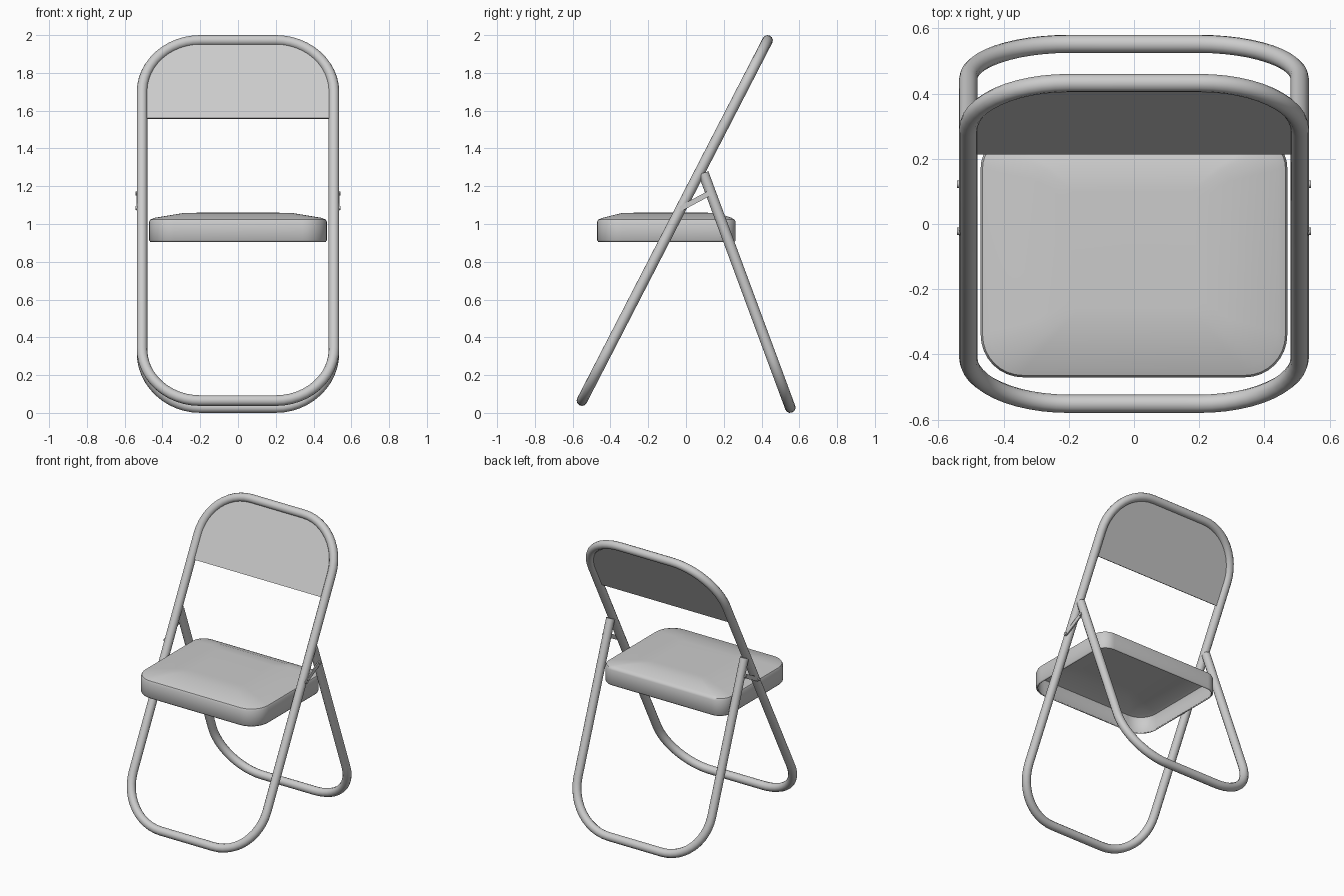
import bpy, bmesh, math
from mathutils import Vector

cube = bpy.data.objects.get("Cube")
if cube:
    bpy.data.objects.remove(cube, do_unlink=True)

TUBE = 0.028      # tube radius
HALF = 0.508      # half width of the tube frames, at the tube centre
BEND = 0.308      # bend radius of the tube corners

grey = bpy.data.materials.new("light grey")
grey.diffuse_color = (0.6, 0.6, 0.6, 1)
grey.use_nodes = True
grey.node_tree.nodes["Principled BSDF"].inputs["Base Color"].default_value = (0.6, 0.6, 0.6, 1)


def arc(cx, cy, r, start, end, n=12):
    """Points along an arc, angles in degrees."""
    angles = [math.radians(start + (end - start) * i / n) for i in range(n + 1)]
    return [(cx + r * math.cos(a), cy + r * math.sin(a)) for a in angles]


def on_plane(points, low, high):
    """Lift (x, distance) points onto the sloping plane from low to high (y, z)."""
    a, b = Vector((0, *low)), Vector((0, *high))
    d = (b - a).normalized()
    return [Vector((x, 0, 0)) + a + d * v for x, v in points]


def smooth(obj, angle=35):
    bpy.ops.object.select_all(action='DESELECT')
    obj.select_set(True)
    bpy.context.view_layer.objects.active = obj
    bpy.ops.object.shade_smooth_by_angle(angle=math.radians(angle))


def tube(name, points, closed):
    curve = bpy.data.curves.new(name, 'CURVE')
    curve.dimensions = '3D'
    curve.bevel_depth = TUBE
    curve.bevel_resolution = 4
    curve.use_fill_caps = True
    spline = curve.splines.new('POLY')
    spline.points.add(len(points) - 1)
    for p, co in zip(spline.points, points):
        p.co = (*co, 1)
    spline.use_cyclic_u = closed
    curve.materials.append(grey)
    obj = bpy.data.objects.new(name, curve)
    bpy.context.collection.objects.link(obj)
    bpy.ops.object.select_all(action='DESELECT')
    obj.select_set(True)
    bpy.context.view_layer.objects.active = obj
    bpy.ops.object.convert(target='MESH')
    smooth(bpy.context.object)


def mesh_object(name, bm):
    bmesh.ops.recalc_face_normals(bm, faces=bm.faces)
    mesh = bpy.data.meshes.new(name)
    bm.to_mesh(mesh)
    bm.free()
    mesh.materials.append(grey)
    obj = bpy.data.objects.new(name, mesh)
    bpy.context.collection.objects.link(obj)
    return obj


def plate(name, points, offset):
    """Flat outline extruded by a vector, centred on the outline."""
    bm = bmesh.new()
    face = bm.faces.new([bm.verts.new(p - offset / 2) for p in points])
    top = bmesh.ops.extrude_face_region(bm, geom=[face])["geom"]
    bmesh.ops.translate(bm, vec=offset, verts=[g for g in top if isinstance(g, bmesh.types.BMVert)])
    smooth(mesh_object(name, bm))


# Front frame: one closed tube loop that carries the backrest
LOW, HIGH = (-0.551, 0.065), (0.432, 1.972)
length = math.dist(LOW, HIGH)
inner = HALF - BEND
loop = (arc(inner, BEND, BEND, -90, 0) + arc(inner, length - BEND, BEND, 0, 90)
        + arc(-inner, length - BEND, BEND, 90, 180) + arc(-inner, BEND, BEND, 180, 270))
tube("front_frame", on_plane(loop, LOW, HIGH), True)

# Rear leg: U-shaped tube, open at the top
R_LOW, R_HIGH = (0.552, 0.028), (0.092, 1.27)
r_len = math.dist(R_LOW, R_HIGH)
u_shape = ([(-HALF, r_len)] + arc(-inner, BEND, BEND, 180, 270)
           + arc(inner, BEND, BEND, -90, 0) + [(HALF, r_len)])
tube("rear_leg", on_plane(u_shape, R_LOW, R_HIGH), False)

# Backrest: thin panel filling the top of the front frame
slope = (Vector((0, *HIGH)) - Vector((0, *LOW))).normalized()
bottom = (1.558 - LOW[1]) / slope.z
r = BEND - 0.012
panel = ([(-inner - r, bottom), (inner + r, bottom)]
         + arc(inner, length - BEND, r, 0, 90) + arc(-inner, length - BEND, r, 90, 180))
plate("backrest", on_plane(panel, LOW, HIGH), Vector((0, -slope.z, slope.y)) * 0.012)


# Seat: hollow pan with a softly raised top, stacked from rounded rectangles
def seat_ring(bm, x, front, back, r_front, r_back, z):
    pts = (arc(x - r_front, front + r_front, r_front, -90, 0, 8)
           + arc(x - r_back, back - r_back, r_back, 0, 90, 8)
           + arc(-x + r_back, back - r_back, r_back, 90, 180, 8)
           + arc(-x + r_front, front + r_front, r_front, 180, 270, 8))
    return [bm.verts.new((px, py, z)) for px, py in pts]


bm = bmesh.new()
rings = [seat_ring(bm, *spec) for spec in (
    (0.464, -0.464, 0.257, 0.124, 0.084, 0.905),
    (0.470, -0.470, 0.263, 0.13, 0.09, 0.913),
    (0.470, -0.470, 0.263, 0.13, 0.09, 1.012),
    (0.464, -0.464, 0.257, 0.124, 0.084, 1.024),
    (0.440, -0.440, 0.240, 0.11, 0.075, 1.033),
    (0.290, -0.340, 0.170, 0.05, 0.04, 1.058),
    (0.200, -0.260, 0.100, 0.03, 0.03, 1.060))]
for a, b in zip(rings, rings[1:]):
    for i in range(len(a)):
        j = (i + 1) % len(a)
        bm.faces.new((a[i], a[j], b[j], b[i]))
bm.faces.new(rings[-1])
seat = mesh_object("seat", bm)
if seat.data.polygons[-1].normal.z < 0:
    seat.data.flip_normals()
shell = seat.modifiers.new("shell", 'SOLIDIFY')
shell.thickness = 0.008
shell.offset = -1
smooth(seat, 40)

# Folding links: flat straps with a bolt at each end, on both sides
FRONT_PIN, REAR_PIN = (-0.022, 1.085), (0.122, 1.162)
angle = math.degrees(math.atan2(REAR_PIN[1] - FRONT_PIN[1], REAR_PIN[0] - FRONT_PIN[0]))
strap = (arc(*REAR_PIN, 0.014, angle - 90, angle + 90, 8)
         + arc(*FRONT_PIN, 0.014, angle + 90, angle + 270, 8))
for side, s in (("left", 1), ("right", -1)):
    plate(side + "_link", [Vector((s * 0.533, y, z)) for y, z in strap], Vector((0.008, 0, 0)))
    for end, pin in (("front", FRONT_PIN), ("rear", REAR_PIN)):
        bolt = [Vector((s * 0.531, y, z)) for y, z in arc(*pin, 0.011, 0, 345, 15)]
        plate(f"{side}_{end}_bolt", bolt, Vector((0.024, 0, 0)))
